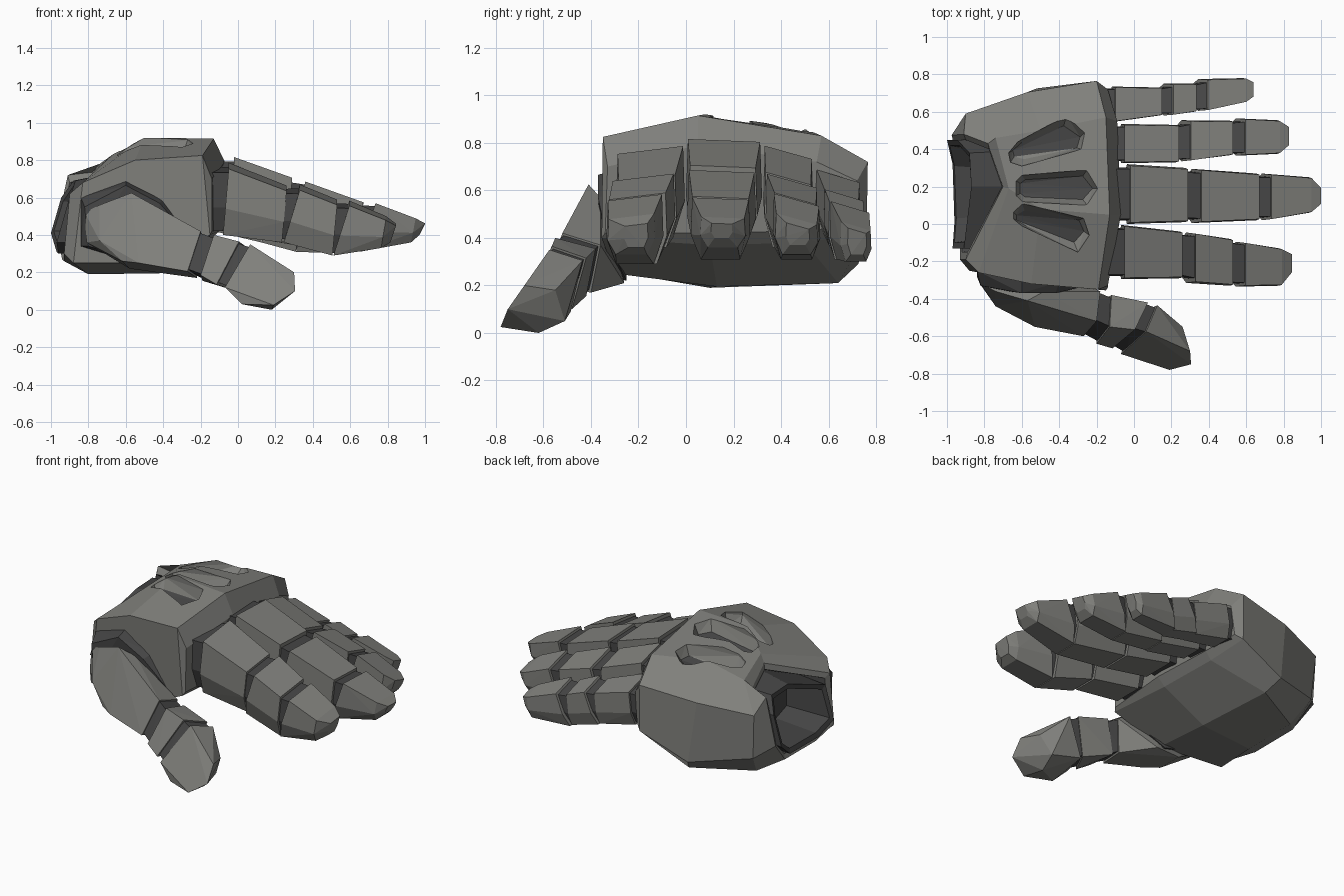
import bpy, bmesh
from mathutils import Vector

grey = bpy.data.materials.new("warm grey")
grey.diffuse_color = (0.215, 0.215, 0.2, 1)
dark = bpy.data.materials.new("dark grey")
dark.diffuse_color = (0.06, 0.06, 0.06, 1)


def finish(name, bm, mats):
    bmesh.ops.recalc_face_normals(bm, faces=bm.faces[:])
    me = bpy.data.meshes.new(name)
    bm.to_mesh(me)
    bm.free()
    for m in mats:
        me.materials.append(m)
    ob = bpy.data.objects.new(name, me)
    bpy.context.collection.objects.link(ob)
    return ob


def hull(name, points, mats=(grey,)):
    """Faceted block wrapped around a few corner points."""
    bm = bmesh.new()
    for p in points:
        bm.verts.new(p)
    res = bmesh.ops.convex_hull(bm, input=bm.verts[:])
    loose = {v for v in res["geom_interior"] + res["geom_unused"]
             if isinstance(v, bmesh.types.BMVert)}
    bmesh.ops.delete(bm, geom=list(loose), context='VERTS')
    bmesh.ops.dissolve_limit(bm, angle_limit=0.03, verts=bm.verts[:], edges=bm.edges[:])
    return finish(name, bm, mats)


def loft(name, rings, mats, dark_from=99):
    """Closed skin through rings; rings from dark_from on use the second colour."""
    bm = bmesh.new()
    vs = [[bm.verts.new(p) for p in r] for r in rings]
    n = len(vs[0])
    for k, (a, b) in enumerate(zip(vs, vs[1:])):
        for i in range(n):
            j = (i + 1) % n
            f = bm.faces.new((a[i], a[j], b[j], b[i]))
            f.material_index = int(k >= dark_from)
    bm.faces.new(vs[0])
    bm.faces.new(vs[-1][::-1]).material_index = int(dark_from < 99)
    return finish(name, bm, mats)


# Palm: knuckle cap, knuckle rim, middle, heel
# (ring order: top front, top centre, top back, back upper, back lower, bottom back, bottom, front lower)
palm_rings = [
    [(-.14, -.33, .70), (-.07, .05, .79), (-.09, .55, .72), (-.14, .72, .64),
     (-.16, .73, .45), (-.13, .5, .43), (-.1, .1, .42), (-.14, -.34, .42)],
    [(-.19, -.35, .825), (-.13, .05, .915), (-.15, .57, .83), (-.2, .765, .72),
     (-.2, .76, .42), (-.17, .5, .38), (-.15, .1, .37), (-.15, -.355, .40)],
    [(-.55, -.32, .80), (-.5, .08, .92), (-.5, .5, .86), (-.57, .705, .68),
     (-.52, .725, .29), (-.47, .64, .21), (-.42, .13, .195), (-.45, -.3, .25)],
    [(-.83, -.26, .68), (-.67, .19, .83), (-.74, .46, .78), (-.9, .59, .64),
     (-.88, .57, .35), (-.82, .45, .21), (-.8, .1, .19), (-.88, -.25, .25)],
]
# Wrist socket: outer rim, inner rim, floor
socket_rings = [
    [(-.90, -.19, .62), (-.70, .2, .78), (-.78, .43, .735), (-.91, .48, .72),
     (-.975, .475, .42), (-.94, .33, .27), (-.93, 0, .26), (-.93, -.19, .30)],
    [(-.89, -.15, .60), (-.705, .2, .74), (-.775, .40, .71), (-.90, .45, .68),
     (-.96, .45, .42), (-.93, .32, .30), (-.92, .01, .29), (-.92, -.15, .33)],
    [(-.52, -.1, .57), (-.52, .18, .70), (-.52, .38, .66), (-.52, .42, .6),
     (-.52, .4, .42), (-.52, .3, .31), (-.52, .02, .30), (-.52, -.1, .36)],
]
palm = loft("palm", palm_rings + socket_rings, (grey, dark), 5)

# Dark wrist cuff: buried end, outer lip, inner lip, hollow floor
cuff_rings = [
    [(-.66, -.13, .59), (-.66, .2, .735), (-.66, .39, .70), (-.66, .44, .62),
     (-.66, .43, .42), (-.66, .31, .32), (-.66, .01, .31), (-.66, -.13, .36)],
    [(-.91, -.13, .57), (-.87, .2, .69), (-.88, .38, .69), (-.945, .45, .60),
     (-1, .45, .41), (-.97, .32, .31), (-.96, .01, .30), (-.97, -.13, .36)],
    [(-.905, -.10, .55), (-.87, .2, .66), (-.88, .36, .66), (-.935, .42, .58),
     (-.985, .42, .42), (-.96, .31, .34), (-.95, .03, .33), (-.96, -.10, .38)],
    [(-.68, -.06, .53), (-.68, .2, .62), (-.68, .33, .62), (-.68, .37, .55),
     (-.68, .37, .43), (-.68, .29, .37), (-.68, .05, .36), (-.68, -.06, .40)],
]
loft("wrist_cuff", cuff_rings, (dark,))


def palm_top(x, y):
    side = .15 * (y - .08) if y > .08 else .3 * (.08 - y)
    return .92 - side - max(0, -.5 - x) * .45


# Three sunken vents with dark floors on the back of the hand
vents = [
    [(-.67, .38), (-.62, .44), (-.36, .58), (-.26, .49), (-.28, .40), (-.6, .31), (-.66, .33)],
    [(-.63, .23), (-.60, .26), (-.25, .29), (-.19, .19), (-.25, .10), (-.60, .12), (-.63, .15)],
    [(-.65, .07), (-.60, .11), (-.27, .03), (-.24, -.06), (-.30, -.15), (-.60, -.01), (-.65, .03)],
]
for outline in vents:
    cx = sum(p[0] for p in outline) / len(outline)
    cy = sum(p[1] for p in outline) / len(outline)
    pts = []
    for x, y in outline:
        z = palm_top(x, y)
        pts += [(x, y, z + .1), (x, y, z)]
        ix, iy = cx + (x - cx) * .88, cy + (y - cy) * .66
        pts.append((ix, iy, palm_top(ix, iy) - .07))
    cutter = hull("vent_cutter", pts, (grey, dark))
    cutter.hide_render = True
    for f in cutter.data.polygons:
        f.material_index = int(f.normal.z < -.8)
    mod = palm.modifiers.new("vent", 'BOOLEAN')
    mod.operation = 'DIFFERENCE'
    mod.solver = 'EXACT'
    mod.object = cutter
    bpy.context.view_layer.objects.active = palm
    bpy.ops.object.modifier_apply(modifier=mod.name)
    bpy.data.objects.remove(cutter)


def section(st, tilt, lean=0.0, scale=1.0):
    """Six-sided finger section, narrower underneath; lean shifts the underside along x."""
    x, y, half, top, bot = st
    mid, h = (top + bot) / 2, (top - bot) * scale / 2
    out = []
    for width, level in ((.95, 1), (1, -.2), (.66, -1)):
        for s in (-1, 1):
            dy = s * half * width * scale
            out.append((x + lean * (1 - level) / 2, y + dy,
                        mid + h * level + tilt * dy * (level + 1) / 2))
    return out


def finger(name, tilt, st):
    # segments meet underneath and leave a wedge-shaped gap on top
    for i, part in enumerate(("base", "middle", "tip")):
        a, b = st[2 * i], st[2 * i + 1]
        pts = section(a, tilt, -.03 if i == 0 else -.085)
        pts += section(b, tilt, -.025)
        if part == "tip":
            pts += section(st[6], tilt, -.03)
        hull(f"{name}_{part}", pts)
    # dark joints filling the gaps, the first one reaching into the palm
    root = (st[0][0] - .1,) + st[0][1:]
    for k, (a, b) in enumerate(((root, st[0]), (st[1], st[2]), (st[3], st[4]))):
        a = (a[0] - .03,) + a[1:]
        b = (b[0] + .02,) + b[1:]
        hull(f"{name}_joint_{k + 1}",
             section(a, tilt, -.03, .88) + section(b, tilt, -.05, .88), (dark,))


# Stations: x, y centre, half width, top z, bottom z
finger("index_finger", .12, [
    (-.05, -.15, .145, .77, .40), (.26, -.165, .125, .65, .36),
    (.33, -.18, .135, .655, .36), (.53, -.205, .125, .575, .29),
    (.595, -.215, .12, .57, .29), (.79, -.23, .10, .49, .33), (.845, -.21, .05, .455, .36)])
finger("middle_finger", -.04, [
    (-.02, .16, .16, .81, .42), (.29, .155, .145, .70, .36),
    (.36, .15, .145, .68, .36), (.67, .145, .125, .57, .31),
    (.735, .145, .125, .565, .31), (.95, .155, .095, .485, .36), (1.0, .15, .045, .46, .40)])
finger("ring_finger", -.28, [
    (-.05, .43, .105, .76, .42), (.24, .43, .10, .65, .36),
    (.305, .445, .11, .64, .36), (.53, .46, .092, .565, .31),
    (.595, .465, .10, .56, .31), (.78, .465, .09, .48, .33), (.83, .47, .05, .45, .37)])
finger("little_finger", -.3, [
    (-.10, .64, .095, .66, .42), (.15, .655, .075, .58, .36),
    (.21, .665, .085, .58, .36), (.335, .675, .075, .53, .31),
    (.395, .69, .085, .53, .31), (.60, .715, .065, .45, .30), (.64, .72, .04, .43, .33)])

# Thumb: dark collar and broad root on the side of the palm
hull("thumb_root_collar", [
    (-.84, -.25, .60), (-.60, -.29, .69), (-.40, -.31, .59), (-.84, -.28, .34),
    (-.82, -.33, .55), (-.60, -.37, .665), (-.42, -.37, .57), (-.80, -.34, .34),
    (-.45, -.34, .24), (-.45, -.25, .22), (-.25, -.33, .38)], (dark,))
thumb_joint_a = [(-.20, -.52, .42), (-.18, -.36, .37), (-.27, -.60, .205), (-.22, -.40, .17)]
hull("thumb_root", thumb_joint_a + [
    (-.82, -.32, .52), (-.74, -.36, .56), (-.57, -.41, .625), (-.48, -.36, .57),
    (-.81, -.34, .36), (-.74, -.44, .37), (-.62, -.50, .26), (-.53, -.55, .25),
    (-.58, -.28, .22), (-.40, -.26, .21)])

# Thumb: middle piece and tip, with dark joints between
thumb_joint_b = [(-.13, -.55, .40), (-.12, -.38, .355), (-.20, -.64, .185), (-.19, -.42, .155)]
thumb_joint_c = [(.005, -.565, .365), (.075, -.42, .315), (-.115, -.665, .135), (-.01, -.48, .10)]
thumb_joint_d = [(.065, -.575, .35), (.125, -.435, .305), (-.07, -.695, .12), (.0, -.485, .09)]
hull("thumb_middle", thumb_joint_b + thumb_joint_c)
hull("thumb_tip", thumb_joint_d + [
    (.30, -.68, .20), (.305, -.75, .10), (.19, -.78, .025), (.02, -.72, .03),
    (.26, -.55, .18), (.18, -.62, 0), (.20, -.51, .05)])


def slim(ring, shift):
    c = sum((Vector(p) for p in ring), Vector()) / len(ring)
    return [c + (Vector(p) - c) * .9 + Vector(shift) for p in ring]


hull("thumb_joint_1", slim(thumb_joint_a, (-.02, .01, .01))
     + slim(thumb_joint_b, (.02, -.01, -.01)), (dark,))
hull("thumb_joint_2", slim(thumb_joint_c, (-.02, .01, .01))
     + slim(thumb_joint_d, (.02, -.01, -.01)), (dark,))
